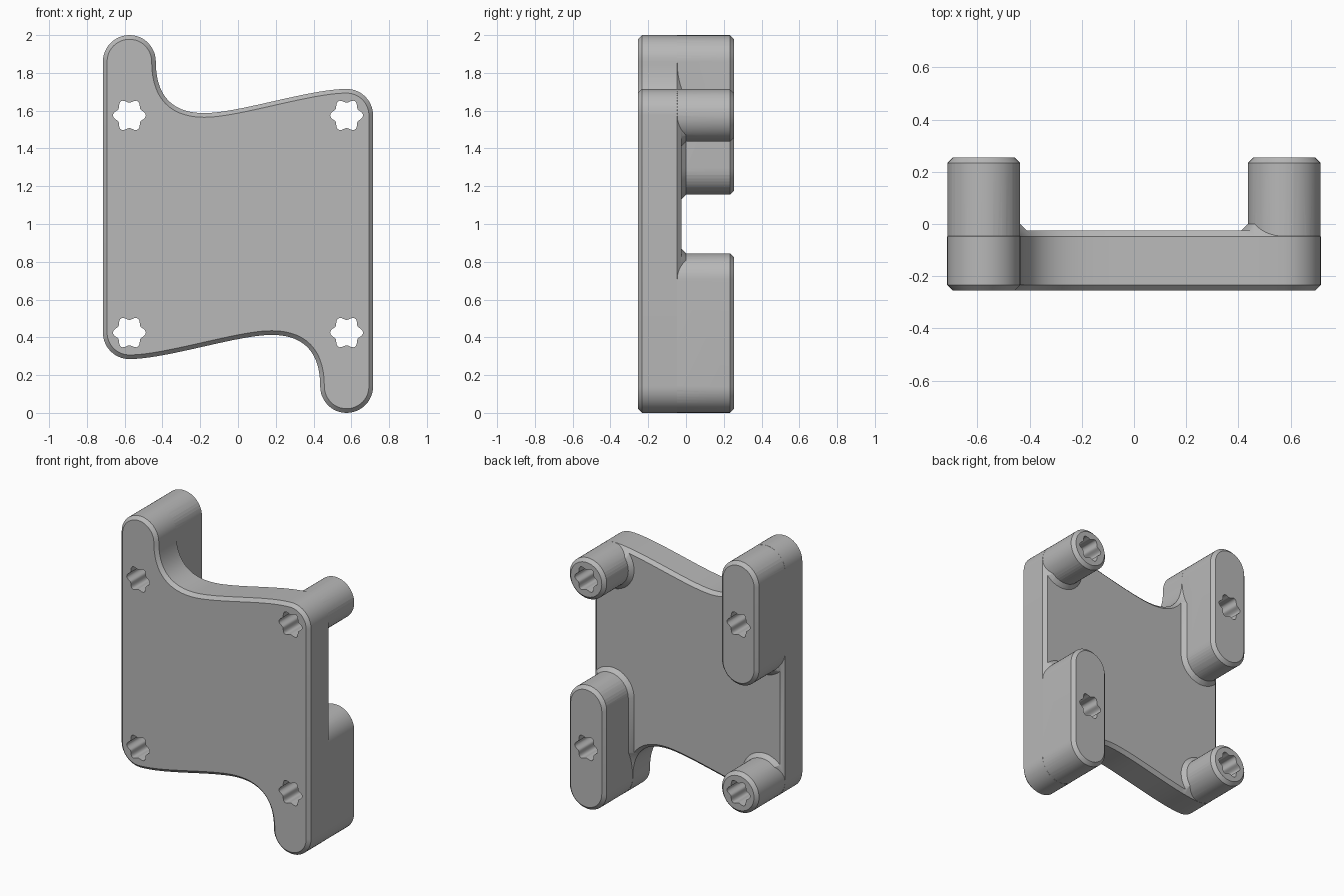
import bpy, bmesh
from math import sin, cos, pi, radians
from mathutils import Vector
from mathutils.geometry import interpolate_bezier

cube = bpy.data.objects.get("Cube")
if cube:
    bpy.data.objects.remove(cube, do_unlink=True)

R = 0.14            # corner and post radius
PX = 0.575          # post centre line
CHAMFER = 0.022

grey = bpy.data.materials.new("plain grey")
grey.use_nodes = True
grey.diffuse_color = (0.48, 0.48, 0.48, 1)
grey.node_tree.nodes["Principled BSDF"].inputs["Base Color"].default_value = (0.48, 0.48, 0.48, 1)


def arc(cx, cz, r, start, end, n=24):
    angles = [radians(start + (end - start) * i / n) for i in range(n + 1)]
    return [Vector((cx + r * cos(a), cz + r * sin(a))) for a in angles]


def tidy(points):
    """Drop coincident neighbours of a closed loop."""
    return [p for i, p in enumerate(points) if (p - points[i - 1]).length > 1e-5]


def inset(points, d):
    """Mitred inward offset of a clockwise loop."""
    out = []
    for i, p in enumerate(points):
        a = (p - points[i - 1]).normalized()
        b = (points[(i + 1) % len(points)] - p).normalized()
        na, nb = Vector((a.y, -a.x)), Vector((b.y, -b.x))
        out.append(p + (na + nb) * d / (1 + na.dot(nb)))
    return out


def loft(name, points, layers):
    """Solid from one loop in x-z, with (y, inset) for every layer."""
    bm = bmesh.new()
    rings = [[bm.verts.new((p.x, y, p.y)) for p in inset(points, d)] for y, d in layers]
    n = len(points)
    for r0, r1 in zip(rings, rings[1:]):
        for i in range(n):
            j = (i + 1) % n
            bm.faces.new((r0[i], r0[j], r1[j], r1[i]))
    bm.faces.new(rings[0])
    bm.faces.new(rings[-1])
    bmesh.ops.recalc_face_normals(bm, faces=bm.faces)
    mesh = bpy.data.meshes.new(name)
    bm.to_mesh(mesh)
    bm.free()
    mesh.materials.append(grey)
    obj = bpy.data.objects.new(name, mesh)
    bpy.context.collection.objects.link(obj)
    return obj


def combine(target, tool, operation):
    mod = target.modifiers.new("combine", 'BOOLEAN')
    mod.operation, mod.object, mod.solver = operation, tool, 'EXACT'
    bpy.context.view_layer.objects.active = target
    bpy.ops.object.modifier_apply(modifier=mod.name)
    bpy.data.objects.remove(tool, do_unlink=True)


def stadium(cx, low, high, r):
    return tidy(arc(cx, high, r, 180, 0) + arc(cx, low, r, 0, -180))


# Plate outline: ear, swept edge and corner, then the same turned half round
ear, dip, corner = (Vector((-PX + R, 1.86, 0)), Vector((-0.177, 1.587, 0)),
                    Vector((PX, 1.575 + R, 0)))
sweep = interpolate_bezier(ear, Vector((-0.435, 1.66, 0)), Vector((-0.33, dip.y, 0)), dip, 24)
sweep += interpolate_bezier(dip, Vector((0, dip.y, 0)), Vector((0.38, corner.y, 0)), corner, 24)
half = arc(-PX, 1.86, R, 180, 0) + [p.to_2d() for p in sweep] + arc(PX, 1.575, R, 90, 0)
outline = tidy(half + [Vector((-p.x, 2 - p.y)) for p in half])
plate = loft("mounting_plate", outline,
             [(-0.255, CHAMFER), (-0.233, 0), (-0.047, 0), (0.01, 0.057)])

# Posts: a long one on each ear, a round one on each corner
posts = [(-PX, 1.295, 1.86), (PX, 1.575, 1.575), (PX, 0.14, 0.705), (-PX, 0.425, 0.425)]

# Flat back of the plate with flared post feet
back = loft("plate_back", [Vector(p) for p in ((-1, -1), (-1, 3), (1, 3), (1, -1))],
            [(-0.4, 0), (-0.025, 0)])
for x, low, high in posts:
    foot = loft("post_foot", stadium(x, low, high, R), [(-0.1, -0.1), (0.02, 0.02)])
    combine(back, foot, 'UNION')
combine(plate, back, 'INTERSECT')

for x, low, high in posts:
    post = loft("post", stadium(x, low, high, R - 0.0005),
                [(-0.1, 0), (0.255 - CHAMFER, 0), (0.255, CHAMFER)])
    combine(plate, post, 'UNION')

# Six-lobed through holes
for x in (-PX, PX):
    for z in (0.425, 1.575):
        lobes = []
        for i in range(72):
            a = -2 * pi * i / 72
            r = 0.077 + 0.010 * cos(6 * a)
            lobes.append(Vector((x + r * cos(a), z + r * sin(a))))
        combine(plate, loft("hole_cutter", lobes, [(-0.4, 0), (0.4, 0)]), 'DIFFERENCE')

bpy.ops.object.select_all(action='DESELECT')
plate.select_set(True)
bpy.context.view_layer.objects.active = plate
bpy.ops.object.shade_smooth_by_angle(angle=radians(30))
